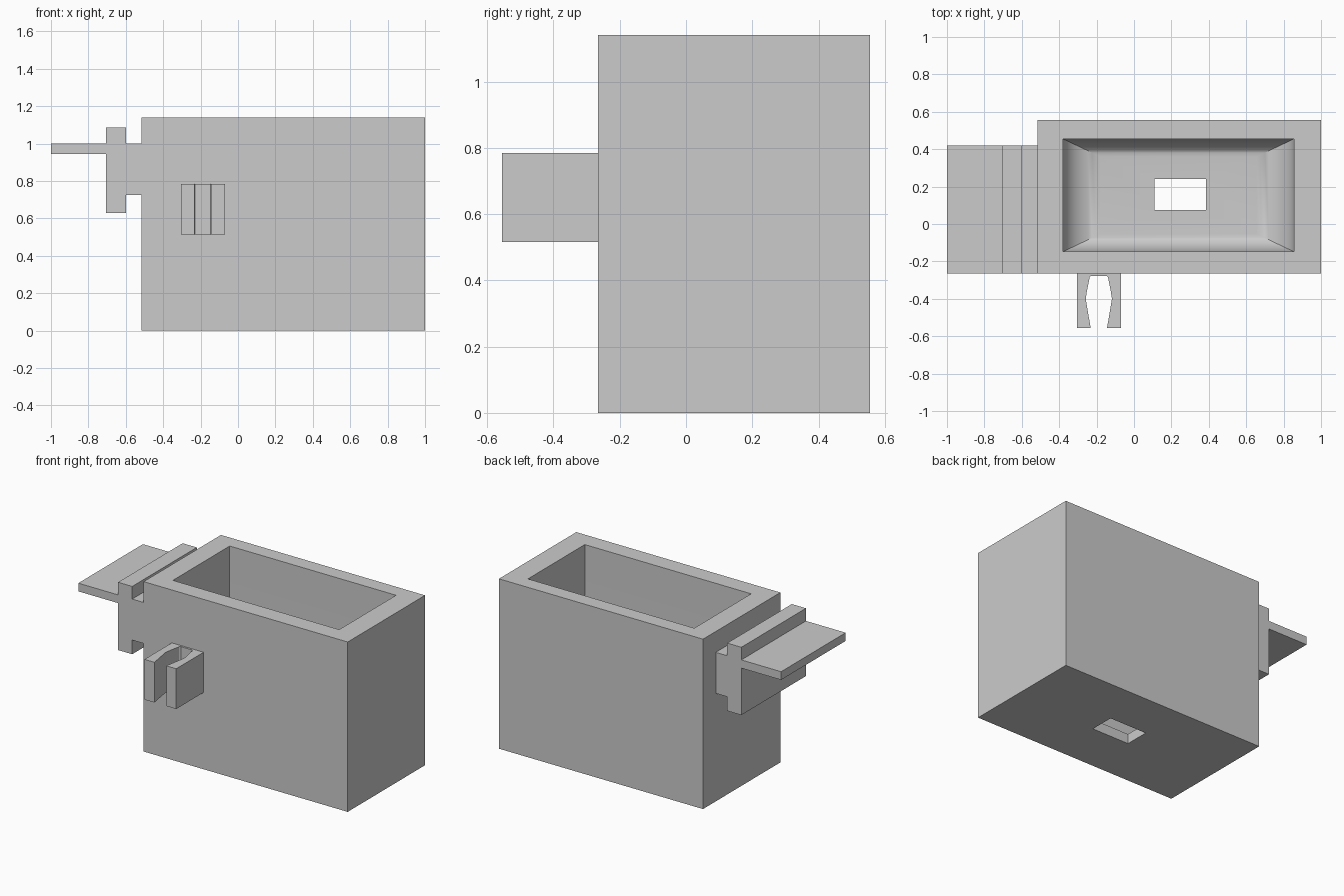
import bpy
import bmesh
from math import sin, cos, pi, radians

cube = bpy.data.objects.get("Cube")
if cube:
    bpy.data.objects.remove(cube)

grey = bpy.data.materials.new("plain grey")
grey.use_nodes = True
colour = (0.6, 0.6, 0.6, 1)
grey.diffuse_color = colour
grey.node_tree.nodes["Principled BSDF"].inputs["Base Color"].default_value = colour


def finish(bm, name):
    bmesh.ops.recalc_face_normals(bm, faces=bm.faces)
    mesh = bpy.data.meshes.new(name)
    bm.to_mesh(mesh)
    bm.free()
    mesh.materials.append(grey)
    obj = bpy.data.objects.new(name, mesh)
    bpy.context.collection.objects.link(obj)
    return obj


def extrude(name, points, direction):
    bm = bmesh.new()
    face = bm.faces.new([bm.verts.new(p) for p in points])
    new = bmesh.ops.extrude_face_region(bm, geom=[face], use_keep_orig=True)["geom"]
    verts = [v for v in new if isinstance(v, bmesh.types.BMVert)]
    bmesh.ops.translate(bm, verts=verts, vec=direction)
    return finish(bm, name)


# Container: rectangular rings (x0, x1, y0, y1, z) joined into a closed wall,
# with a rounded cavity floor and a rectangular drain hole
top, floor = 1.14, 0.065
outer = (-0.515, 1.0, -0.265, 0.555)
mouth = (-0.38, 0.855, -0.148, 0.455)
hole = (0.11, 0.385, 0.075, 0.24)
rx, ry, rz = 0.2, 0.095, 0.17
rings = [hole + (0,), outer + (0,), outer + (top,), mouth + (top,)]
steps = 14
for i in range(steps + 1):
    a = i / steps * pi / 2
    dx, dy = rx * (1 - cos(a)), ry * (1 - cos(a))
    x0, x1, y0, y1 = mouth
    rings.append((x0 + dx, x1 - dx, y0 + dy, y1 - dy, floor + rz * (1 - sin(a))))
rings.append(hole + (floor,))

bm = bmesh.new()
loops = [[bm.verts.new(p) for p in
          ((x0, y0, z), (x1, y0, z), (x1, y1, z), (x0, y1, z))]
         for x0, x1, y0, y1, z in rings]
for a, b in zip(loops, loops[1:] + loops[:1]):
    for j in range(4):
        k = (j + 1) % 4
        bm.faces.new((a[j], a[k], b[k], b[j]))
container = finish(bm, "container")
bpy.context.view_layer.objects.active = container
container.select_set(True)
bpy.ops.object.shade_smooth_by_angle(angle=radians(30))

# Side bracket: neck, upright flange and thin shelf in one profile
profile = [(-0.515, 0.725), (-0.515, 1.0), (-0.6, 1.0), (-0.6, 1.085),
           (-0.705, 1.085), (-0.705, 1.0), (-1.0, 1.0), (-1.0, 0.945),
           (-0.705, 0.945), (-0.705, 0.63), (-0.6, 0.63), (-0.6, 0.725)]
extrude("side_bracket", [(x, -0.265, z) for x, z in profile], (0, 0.685, 0))

# Front clip: mirrored half outline of two jaws on a thin back
half = [(0.118, -0.265), (0.118, -0.555), (0.044, -0.555), (0.06, -0.46),
        (0.07, -0.4), (0.064, -0.36), (0.049, -0.285), (0.042, -0.278)]
outline = half + [(-x, y) for x, y in reversed(half)]
extrude("front_clip", [(x - 0.188, y, 0.515) for x, y in outline], (0, 0, 0.27))
